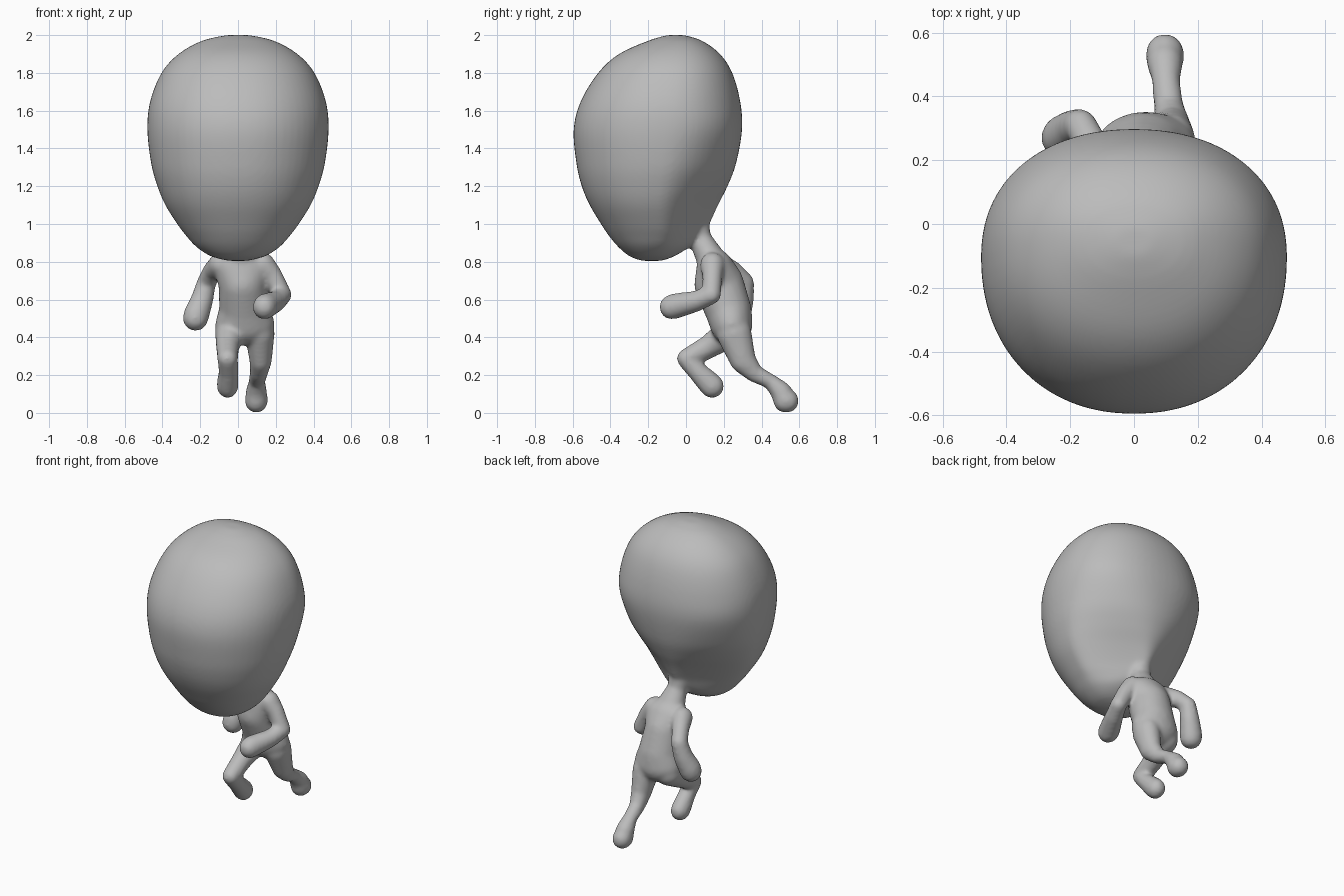
import bpy, bmesh, math
from mathutils import Vector

cube = bpy.data.objects.get("Cube")
if cube:
    bpy.data.objects.remove(cube, do_unlink=True)

grey = bpy.data.materials.new("plain grey")
grey.use_nodes = True
grey.diffuse_color = (0.5, 0.5, 0.5, 1)
grey.node_tree.nodes["Principled BSDF"].inputs["Base Color"].default_value = (0.5, 0.5, 0.5, 1)

bm = bmesh.new()

# Unit ball points shared by every limb joint
ball = bmesh.new()
bmesh.ops.create_icosphere(ball, subdivisions=3, radius=1)
ball_points = [v.co.copy() for v in ball.verts]
ball.free()


def spline(rows, steps):
    """Smoothly interpolate a list of number rows."""
    rows = [Vector(r) for r in rows]
    out = []
    for i in range(len(rows) - 1):
        b, c = rows[i], rows[i + 1]
        a, d = rows[max(i - 1, 0)], rows[min(i + 2, len(rows) - 1)]
        for k in range(steps):
            t = k / steps
            out.append(b + (c - a) * (t / 2) + (a * 2 - b * 5 + c * 4 - d) * (t * t / 2)
                       + (b * 3 - a - c * 3 + d) * (t ** 3 / 2))
    return out + [rows[-1]]


def limb(nodes):
    """Chain of rounded, tapered segments; node = x, y, z, radius, width factor."""
    for pair in zip(nodes, nodes[1:]):
        verts = [bm.verts.new((x + p.x * r * wide, y + p.y * r, z + p.z * r))
                 for x, y, z, r, wide in pair for p in ball_points]
        bmesh.ops.convex_hull(bm, input=verts)
        inner = [v for v in verts if v.is_valid and not v.link_faces]
        bmesh.ops.delete(bm, geom=inner, context='VERTS')


def power(value, exponent):
    return math.copysign(abs(value) ** exponent, value)


# Head: stacked sections (height, half width, front, back, pinch toward the nape)
sections = [
    (0.805, 0.05, -0.235, -0.13, 0), (0.83, 0.145, -0.3, -0.06, 0),
    (0.88, 0.222, -0.36, 0.02, 0.2), (0.94, 0.277, -0.41, 0.09, 0.65),
    (1.0, 0.322, -0.45, 0.125, 0.75), (1.1, 0.385, -0.51, 0.17, 0.6),
    (1.2, 0.427, -0.552, 0.22, 0.4), (1.32, 0.46, -0.58, 0.265, 0.2),
    (1.5, 0.48, -0.595, 0.297, 0), (1.65, 0.465, -0.557, 0.287, 0),
    (1.8, 0.405, -0.465, 0.245, 0), (1.9, 0.315, -0.355, 0.18, 0),
    (1.97, 0.19, -0.2, 0.085, 0), (2.0, 0.06, -0.1, -0.01, 0)]
COUNT = 64
rings = []
for z, w, front, back, pinch in spline(sections, 5):
    mid = front + 0.55 * (back - front)
    ring = []
    for i in range(COUNT):
        c, s = math.cos(math.tau * i / COUNT), math.sin(math.tau * i / COUNT)
        y = mid + power(c, 0.93) * ((back - mid) if c > 0 else (mid - front))
        ring.append(bm.verts.new((w * power(s, 0.93) * (1 - pinch * max(c, 0) ** 1.5), y, z)))
    rings.append(ring)
for lo, hi in zip(rings, rings[1:]):
    for i in range(COUNT):
        j = (i + 1) % COUNT
        bm.faces.new((lo[i], lo[j], hi[j], hi[i]))
bm.faces.new(rings[0])
bm.faces.new(rings[-1])

# Neck and torso
limb([(0, 0.04, 1.02, 0.08, 1), (0.01, 0.075, 0.92, 0.06, 1), (0.025, 0.14, 0.8, 0.08, 1.2)])
limb([(0.025, 0.155, 0.765, 0.1, 1.5), (0.025, 0.175, 0.68, 0.132, 0.97),
      (0.035, 0.225, 0.54, 0.123, 1.1), (0.037, 0.24, 0.47, 0.113, 1.4)])

# Arms: left swings forward, right swings back
limb([(0.13, 0.14, 0.785, 0.066, 1), (0.18, 0.14, 0.73, 0.054, 1), (0.235, 0.135, 0.625, 0.05, 1),
      (0.2, 0.05, 0.59, 0.056, 1), (0.145, -0.06, 0.565, 0.068, 0.95), (0.14, -0.075, 0.56, 0.066, 0.95)])
limb([(-0.09, 0.17, 0.785, 0.066, 1), (-0.135, 0.25, 0.75, 0.053, 1), (-0.167, 0.31, 0.69, 0.051, 1),
      (-0.19, 0.3, 0.6, 0.06, 1), (-0.22, 0.275, 0.52, 0.069, 1), (-0.225, 0.27, 0.5, 0.067, 1)])

# Legs: right lifts forward, left pushes back
limb([(-0.04, 0.24, 0.43, 0.082, 1), (-0.055, 0.12, 0.35, 0.062, 1), (-0.055, 0.005, 0.287, 0.054, 1),
      (-0.05, 0.065, 0.215, 0.053, 1), (-0.055, 0.125, 0.155, 0.064, 0.9), (-0.055, 0.138, 0.142, 0.064, 0.9)])
limb([(0.115, 0.255, 0.42, 0.093, 0.85), (0.12, 0.3, 0.28, 0.07, 0.85), (0.11, 0.36, 0.21, 0.048, 1),
      (0.1, 0.45, 0.165, 0.04, 1.1), (0.097, 0.505, 0.11, 0.057, 1), (0.097, 0.525, 0.063, 0.063, 0.97),
      (0.097, 0.535, 0.063, 0.063, 0.97)])

bmesh.ops.recalc_face_normals(bm, faces=bm.faces)
mesh = bpy.data.meshes.new("running_figure")
bm.to_mesh(mesh)
bm.free()
mesh.materials.append(grey)
figure = bpy.data.objects.new("running_figure", mesh)
bpy.context.collection.objects.link(figure)

# Fuse the parts into one soft skin
fuse = figure.modifiers.new("fuse", 'REMESH')
fuse.mode = 'VOXEL'
fuse.voxel_size = 0.012
fuse.use_smooth_shade = True
soften = figure.modifiers.new("soften", 'SMOOTH')
soften.factor = 0.5
soften.iterations = 10
